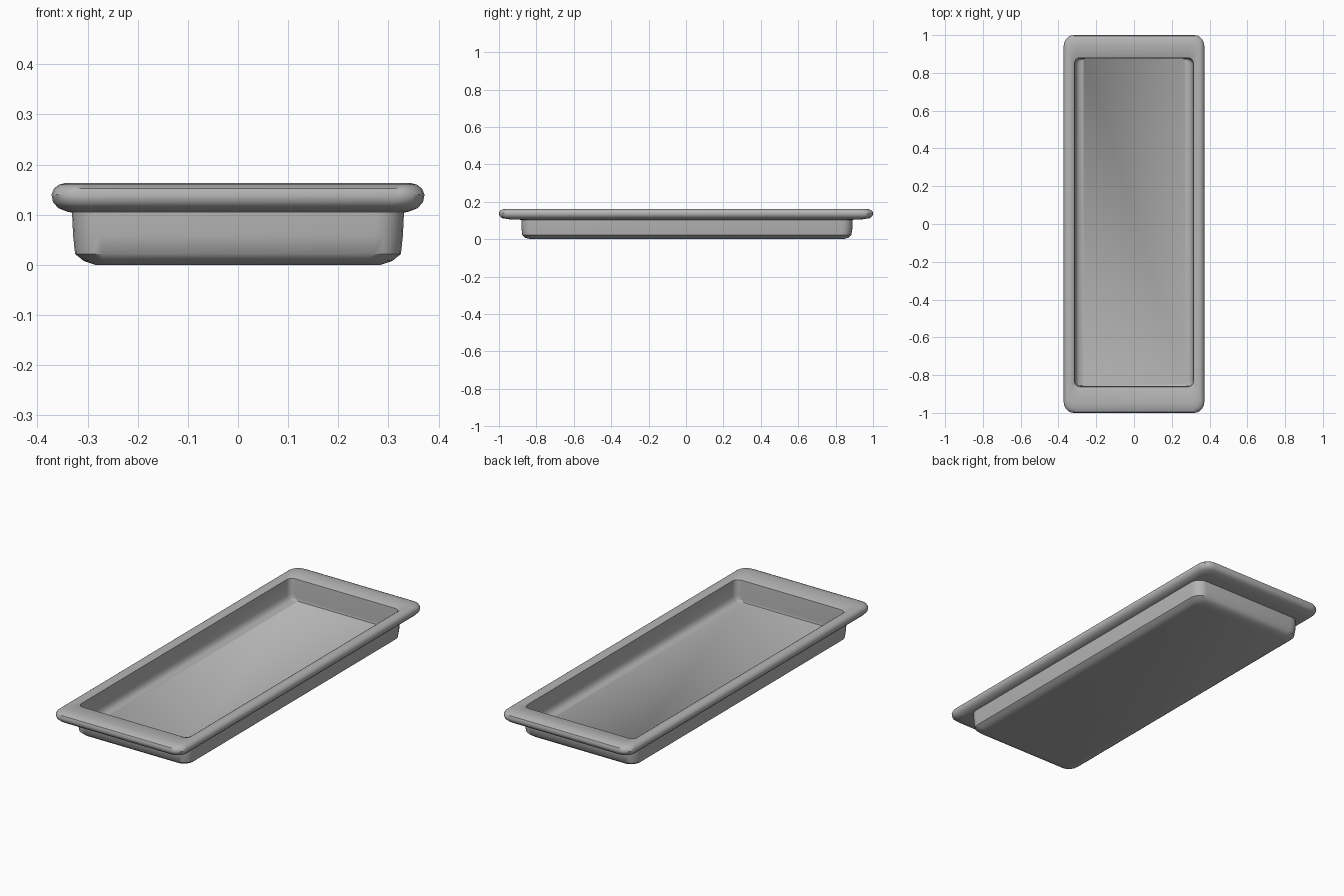
import bpy, bmesh, math

if "Cube" in bpy.data.objects:
    bpy.data.objects.remove(bpy.data.objects["Cube"])

SEG = 5  # segments per rounded corner


def ring(bm, hx, y0, y1, r, z):
    """Rounded rectangle loop, half width hx, from y0 to y1."""
    verts = []
    centres = [(hx - r, y1 - r), (-hx + r, y1 - r), (-hx + r, y0 + r), (hx - r, y0 + r)]
    for q, (cx, cy) in enumerate(centres):
        for i in range(SEG + 1):
            a = math.pi / 2 * (q + i / SEG)
            verts.append(bm.verts.new((cx + r * math.cos(a), cy + r * math.sin(a), z)))
    return verts


# Sections from the underside, out round the rim, and down into the basin
sections = [
    (0.285, -0.83, 0.84, 0.03, 0.000),    # underside
    (0.308, -0.86, 0.868, 0.05, 0.008),
    (0.325, -0.875, 0.884, 0.055, 0.022),
    (0.329, -0.88, 0.89, 0.055, 0.060),   # outer wall
    (0.331, -0.88, 0.89, 0.055, 0.104),
    (0.340, -0.94, 0.94, 0.05, 0.106),    # rim underside
    (0.358, -0.985, 0.985, 0.05, 0.113),
    (0.369, -0.998, 0.998, 0.055, 0.125),
    (0.372, -1.00, 1.00, 0.055, 0.140),   # rim edge
    (0.367, -0.996, 0.996, 0.055, 0.152),
    (0.357, -0.98, 0.98, 0.05, 0.160),
    (0.345, -0.95, 0.95, 0.045, 0.163),   # rim top
    (0.326, -0.89, 0.905, 0.04, 0.160),
    (0.315, -0.862, 0.880, 0.03, 0.152),  # basin lip
    (0.311, -0.857, 0.875, 0.03, 0.075),  # basin wall, curving in along the sides
    (0.305, -0.857, 0.875, 0.025, 0.056),
    (0.293, -0.857, 0.875, 0.02, 0.046),
    (0.272, -0.857, 0.875, 0.012, 0.042), # basin floor
]

bm = bmesh.new()
rings = [ring(bm, *s) for s in sections]
for a, b in zip(rings, rings[1:]):
    n = len(a)
    for i in range(n):
        j = (i + 1) % n
        bm.faces.new((a[i], a[j], b[j], b[i]))
bm.faces.new(list(reversed(rings[0])))
bm.faces.new(rings[-1])
bmesh.ops.recalc_face_normals(bm, faces=bm.faces)

mesh = bpy.data.meshes.new("tray")
bm.to_mesh(mesh)
bm.free()
tray = bpy.data.objects.new("tray", mesh)
bpy.context.collection.objects.link(tray)

# Dark grey finish
grey = bpy.data.materials.new("dark_grey")
grey.diffuse_color = (0.46, 0.46, 0.46, 1)
grey.use_nodes = True
grey.node_tree.nodes["Principled BSDF"].inputs["Base Color"].default_value = grey.diffuse_color
mesh.materials.append(grey)

bpy.context.view_layer.objects.active = tray
tray.select_set(True)
bpy.ops.object.shade_smooth_by_angle(angle=math.radians(40))
